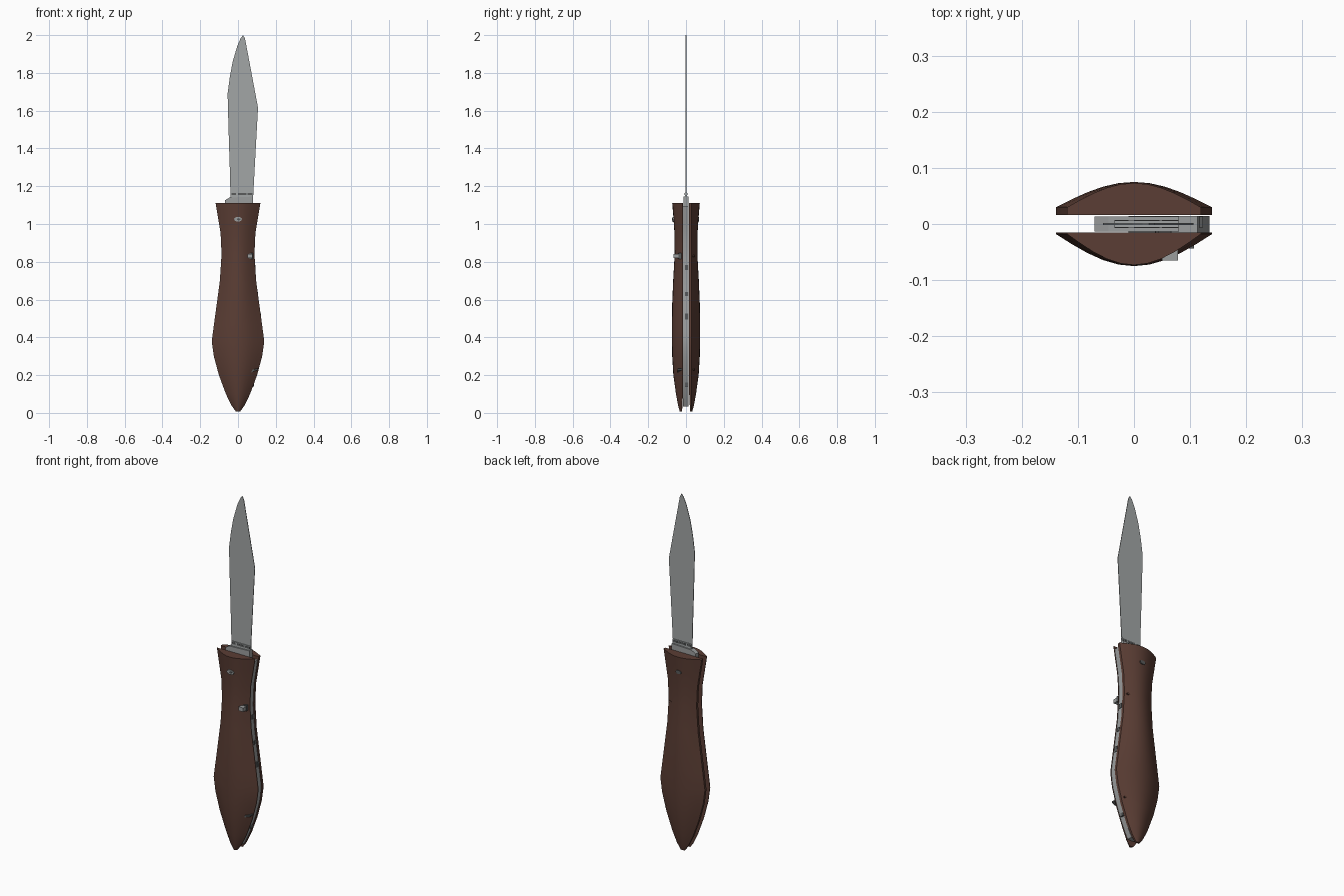
import bpy, bmesh, math
from mathutils import Vector

if "Cube" in bpy.data.objects:
    bpy.data.objects.remove(bpy.data.objects["Cube"], do_unlink=True)


def material(name, rgb):
    m = bpy.data.materials.new(name)
    m.use_nodes = True
    m.diffuse_color = (*rgb, 1)
    m.node_tree.nodes["Principled BSDF"].inputs["Base Color"].default_value = (*rgb, 1)
    return m


WOOD = material("brown wood", (0.105, 0.048, 0.035))
STEEL = material("blade steel", (0.36, 0.38, 0.38))
SPRING = material("spring steel", (0.33, 0.34, 0.34))
DARK = material("dark steel", (0.1, 0.105, 0.105))


def finish(name, bm, mat, angle=None):
    bmesh.ops.recalc_face_normals(bm, faces=bm.faces[:])
    mesh = bpy.data.meshes.new(name)
    bm.to_mesh(mesh)
    bm.free()
    mesh.materials.append(mat)
    ob = bpy.data.objects.new(name, mesh)
    bpy.context.scene.collection.objects.link(ob)
    if angle:
        bpy.ops.object.select_all(action='DESELECT')
        ob.select_set(True)
        bpy.context.view_layer.objects.active = ob
        bpy.ops.object.shade_smooth_by_angle(angle=math.radians(angle))
    return ob


def loft(name, rings, mat, angle=None):
    """Closed tube through equal-length rings, capped at both ends."""
    bm = bmesh.new()
    rows = [[bm.verts.new(p) for p in ring] for ring in rings]
    n = len(rows[0])
    for a, b in zip(rows, rows[1:]):
        for i in range(n):
            j = (i + 1) % n
            bm.faces.new((a[i], a[j], b[j], b[i]))
    bm.faces.new(rows[0])
    bm.faces.new(rows[-1])
    return finish(name, bm, mat, angle)


def plate(name, outline, y0, y1, mat):
    """Extrude an x-z outline between two depths."""
    return loft(name, [[(x, y, z) for x, z in outline] for y in (y0, y1)], mat)


def box(name, x0, x1, y0, y1, z0, z1, mat):
    return plate(name, [(x0, z0), (x1, z0), (x1, z1), (x0, z1)], y0, y1, mat)


def pin(name, x, z, y0, y1, radius, mat):
    ring = [(x + radius * math.cos(k * math.pi / 4),
             z + 0.6 * radius * math.sin(k * math.pi / 4)) for k in range(8)]
    return plate(name, ring, y0, y1, mat)


# Handle stations: height, half width, depth of the crown
STATIONS = [(0.008, 0.012, 0.033), (0.04, 0.035, 0.042), (0.1, 0.064, 0.053),
            (0.2, 0.101, 0.067), (0.3, 0.128, 0.073), (0.38, 0.139, 0.075),
            (0.47, 0.127, 0.075), (0.58, 0.112, 0.073), (0.7, 0.096, 0.068),
            (0.84, 0.087, 0.06), (0.95, 0.092, 0.061), (1.04, 0.107, 0.067),
            (1.112, 0.119, 0.073)]


def half_width(z):
    for (z0, w0, _), (z1, w1, _) in zip(STATIONS, STATIONS[1:]):
        if z <= z1:
            return w0 + (w1 - w0) * (z - z0) / (z1 - z0)
    return STATIONS[-1][1]


# Two crowned wooden scales with a gap between them
for side, name, edge, inner in ((-1, "front_scale", 0.018, 0.015),
                                (1, "back_scale", 0.03, 0.016)):
    rings = []
    for z, w, d in STATIONS:
        gap = inner + 0.006 * max(0, 1 - z / 0.12)
        rim = max(gap + 0.002, min(edge, d))
        arc = [(w * s / 5, side * (rim + (d - rim) * math.cos(s * math.pi / 10)), z)
               for s in range(-5, 6)]
        rings.append([(-w, side * gap, z)] + arc + [(w, side * gap, z)])
    loft(name, rings, WOOD, 30)

# Back spring filling the gap along the left edge
spring = []
for i in range(25):
    z = 0.035 + i * (1.095 - 0.035) / 24
    w = half_width(z)
    a, b = max(w - 0.05, -w * 0.3), w - 0.003
    spring.append([(a, -0.0148, z), (b, -0.0148, z), (b, 0.0145, z), (a, 0.0145, z)])
loft("back_spring", spring, SPRING, 30)

# Dark notches let into the spring
for i, (z, h) in enumerate([(0.15, 0.02), (0.51, 0.03), (0.63, 0.02), (0.77, 0.025)]):
    w = half_width(z)
    box(f"spring_notch_{i + 1}", w - 0.02, w + 0.001, -0.006, 0.013,
        z - h / 2, z + h / 2, DARK)

# Bolster and stepped tang at the mouth of the handle
plate("bolster", [(-0.07, 0.98), (0.08, 0.98), (0.08, 1.145), (-0.045, 1.14),
                  (-0.07, 1.125)], -0.0135, 0.0135, SPRING)
box("tang_collar", -0.035, 0.08, -0.006, 0.006, 1.14, 1.168, STEEL)
for i, (x0, x1) in enumerate([(-0.035, -0.01), (0.0, 0.045), (0.05, 0.078)]):
    box(f"tang_mark_{i + 1}", x0, x1, -0.0075, 0.0075, 1.153, 1.163, DARK)

# Thin blade with a clipped point
plate("blade", [(-0.04, 1.14), (-0.042, 1.25), (-0.05, 1.5), (-0.055, 1.69),
                (-0.043, 1.78), (-0.028, 1.86), (-0.003, 1.945), (0.015, 1.985),
                (0.027, 2.0), (0.037, 1.982), (0.062, 1.85), (0.106, 1.615),
                (0.094, 1.4), (0.08, 1.14)], -0.0015, 0.0015, STEEL)

# Pivot pin heads on both sides
pin("pivot_pin_front", 0.0, 1.025, -0.071, -0.05, 0.022, SPRING)
pin("pivot_pin_front_slot", 0.004, 1.025, -0.073, -0.07, 0.01, DARK)
pin("pivot_pin_back", 0.0, 1.025, 0.05, 0.0695, 0.018, DARK)

# Release button and small rivets near the spring side
box("release_button", 0.05, 0.078, -0.065, -0.02, 0.82, 0.842, SPRING)
box("release_button_foot", 0.062, 0.08, -0.04, -0.01, 0.815, 0.847, DARK)
plate("lower_rivet_front", [(0.07, 0.215), (0.107, 0.228), (0.107, 0.236),
                            (0.075, 0.228)], -0.044, -0.02, DARK)
pin("lower_rivet_back", 0.09, 0.23, 0.02, 0.044, 0.01, WOOD)
pin("upper_rivet_back", 0.07, 0.83, 0.02, 0.044, 0.01, WOOD)
